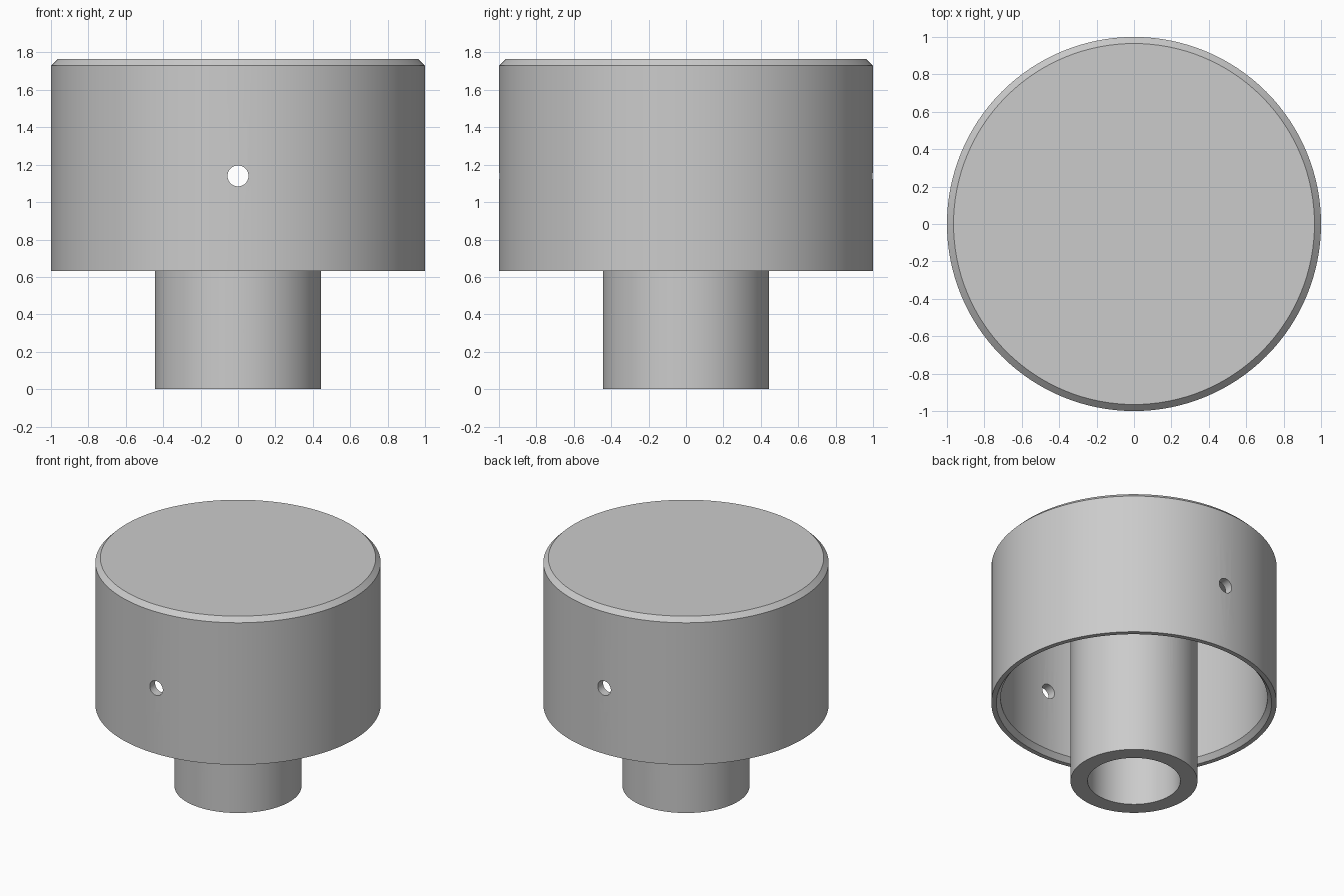
import bpy, bmesh, math

if "Cube" in bpy.data.objects:
    bpy.data.objects.remove(bpy.data.objects["Cube"])

SEG = 128
grey = bpy.data.materials.new("plain grey")
grey.diffuse_color = (0.6, 0.6, 0.6, 1)
grey.use_nodes = True
grey.node_tree.nodes["Principled BSDF"].inputs["Base Color"].default_value = grey.diffuse_color


def lathe(name, profile):
    """Revolve (radius, height) points about z and cap both ends."""
    bm = bmesh.new()
    rings = []
    for r, z in profile:
        rings.append([bm.verts.new((r * math.cos(2 * math.pi * i / SEG),
                                    r * math.sin(2 * math.pi * i / SEG), z))
                      for i in range(SEG)])
    for a, b in zip(rings, rings[1:]):
        for i in range(SEG):
            j = (i + 1) % SEG
            bm.faces.new((a[i], a[j], b[j], b[i]))
    bm.faces.new(rings[0])
    bm.faces.new(rings[-1])
    bmesh.ops.recalc_face_normals(bm, faces=bm.faces)
    mesh = bpy.data.meshes.new(name)
    bm.to_mesh(mesh)
    bm.free()
    mesh.materials.append(grey)
    obj = bpy.data.objects.new(name, mesh)
    bpy.context.collection.objects.link(obj)
    return obj


# Knob: blind bore, stem, hollow underside, chamfered lip and top
knob = lathe("knob", [
    (0.325, 1.60), (0.325, 0), (0.445, 0), (0.445, 1.64),
    (0.935, 1.64), (0.935, 0.67), (0.965, 0.632), (1, 0.632),
    (1, 1.73), (0.965, 1.765)])

# Cross hole running front to back through shell and stem
bpy.ops.mesh.primitive_cylinder_add(vertices=48, radius=0.056, depth=3,
                                    location=(0, 0, 1.14),
                                    rotation=(math.pi / 2, 0, 0))
cutter = bpy.context.object
cutter.name = "hole_cutter"
cutter.data.materials.append(grey)
cutter.hide_render = True

cut = knob.modifiers.new("cross hole", "BOOLEAN")
cut.operation = "DIFFERENCE"
cut.solver = "EXACT"
cut.object = cutter
bpy.ops.object.select_all(action="DESELECT")
knob.select_set(True)
bpy.context.view_layer.objects.active = knob
bpy.ops.object.modifier_apply(modifier=cut.name)
bpy.data.objects.remove(cutter)
bpy.ops.object.shade_smooth_by_angle(angle=math.radians(30))
